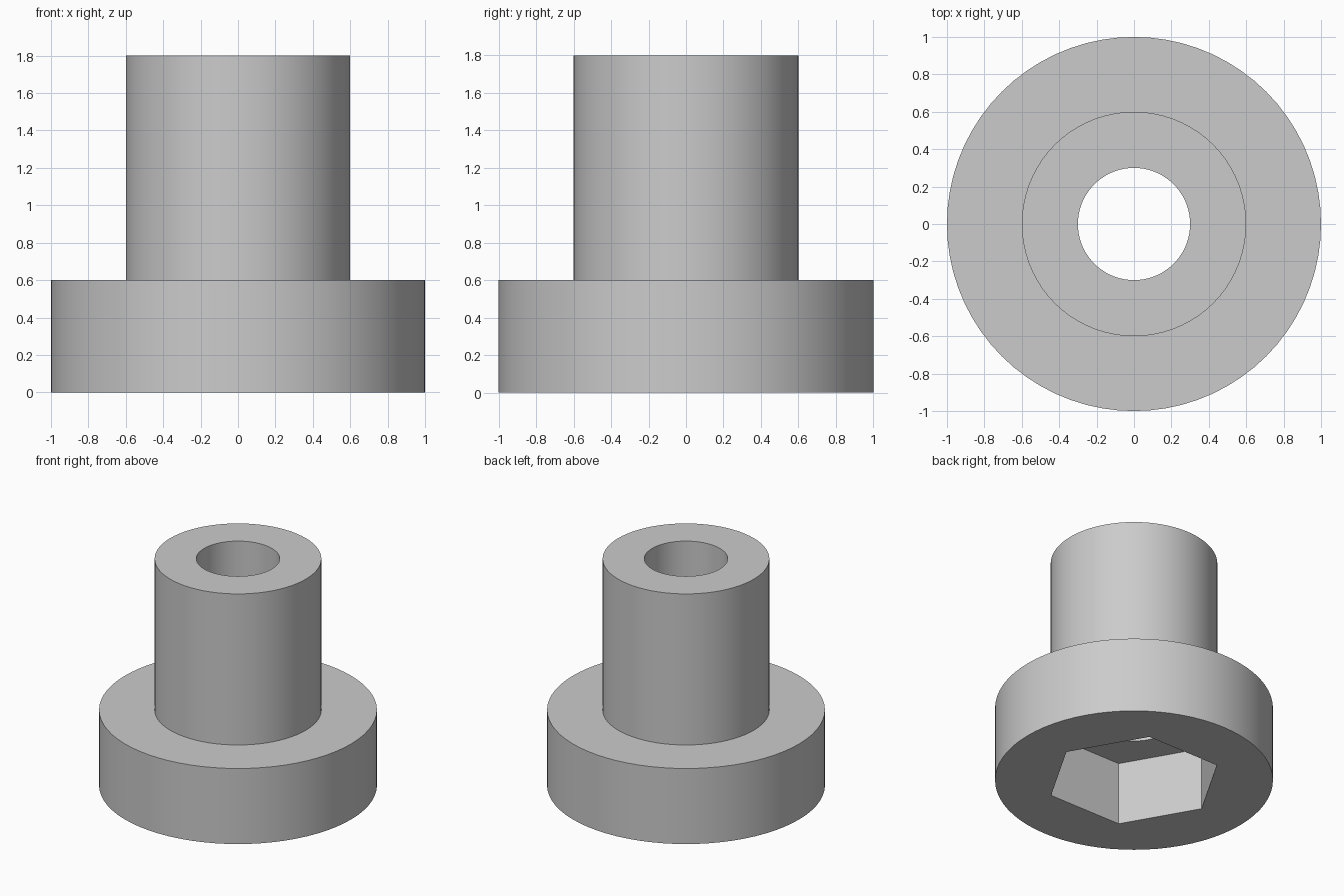
import bpy
import bmesh
from math import cos, sin, pi, radians

cube = bpy.data.objects.get("Cube")
if cube:
    bpy.data.objects.remove(cube, do_unlink=True)

SIDES = 72  # divisible by six, so the socket corners fall on vertices

# Single grey material
grey = bpy.data.materials.new("plain_grey")
grey.use_nodes = True
grey.diffuse_color = (0.6, 0.6, 0.6, 1)
grey.node_tree.nodes["Principled BSDF"].inputs["Base Color"].default_value = grey.diffuse_color


def circle(radius):
    return lambda angle: radius


def hexagon(apothem):
    return lambda angle: apothem / cos(angle % (pi / 3) - pi / 6)


def ring(bm, radius_at, z):
    angles = [2 * pi * i / SIDES + 1e-9 for i in range(SIDES)]
    return [bm.verts.new((radius_at(a) * cos(a), radius_at(a) * sin(a), z)) for a in angles]


# Closed section: bore, shaft, flange and hexagonal socket underneath
section = [
    (circle(0.3), 1.8),
    (circle(0.6), 1.8),
    (circle(0.6), 0.6),
    (circle(1.0), 0.6),
    (circle(1.0), 0.0),
    (hexagon(0.55), 0.0),
    (hexagon(0.55), 0.5),
    (circle(0.3), 0.5),
]

bm = bmesh.new()
rings = [ring(bm, shape, z) for shape, z in section]
for k, upper in enumerate(rings):
    lower = rings[(k + 1) % len(rings)]
    for i in range(SIDES):
        j = (i + 1) % SIDES
        bm.faces.new((upper[i], lower[i], lower[j], upper[j]))
bmesh.ops.recalc_face_normals(bm, faces=bm.faces)

mesh = bpy.data.meshes.new("flanged_bushing")
bm.to_mesh(mesh)
bm.free()
mesh.materials.append(grey)

bushing = bpy.data.objects.new("flanged_bushing", mesh)
bpy.context.collection.objects.link(bushing)
bpy.ops.object.select_all(action='DESELECT')
bushing.select_set(True)
bpy.context.view_layer.objects.active = bushing
bpy.ops.object.shade_smooth_by_angle(angle=radians(30))
